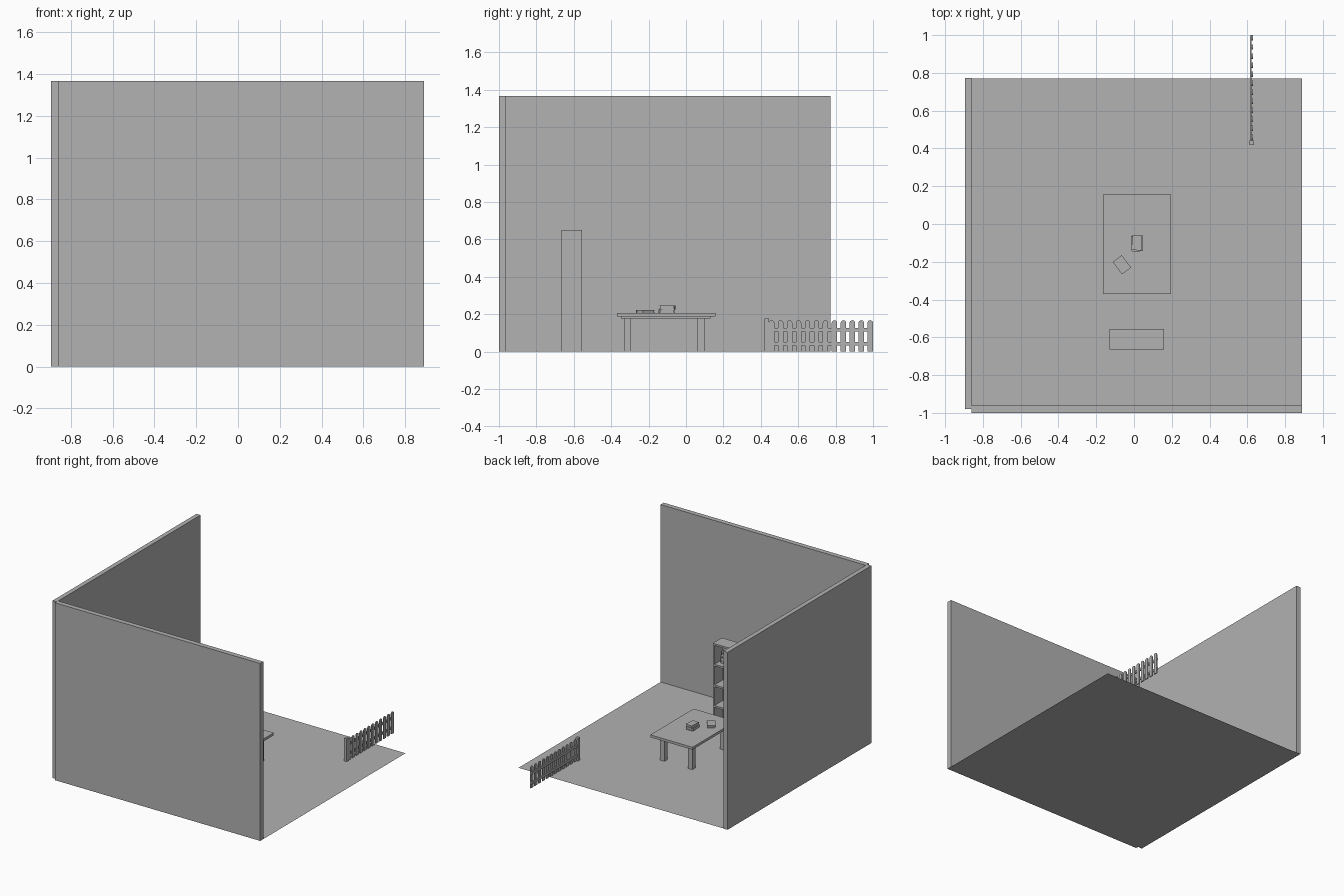
import bpy, bmesh, math
from mathutils import Matrix, Vector

if "Cube" in bpy.data.objects:
    bpy.data.objects.remove(bpy.data.objects["Cube"])

grey = bpy.data.materials.new("plain grey")
grey.diffuse_color = (0.445, 0.445, 0.445, 1)
grey.use_nodes = True
grey.node_tree.nodes["Principled BSDF"].inputs["Base Color"].default_value = grey.diffuse_color


def finish(name, bm):
    bmesh.ops.recalc_face_normals(bm, faces=bm.faces[:])
    me = bpy.data.meshes.new(name)
    bm.to_mesh(me)
    bm.free()
    me.materials.append(grey)
    ob = bpy.data.objects.new(name, me)
    bpy.context.scene.collection.objects.link(ob)
    return ob


def add_box(bm, x0, x1, y0, y1, z0, z1):
    size = Matrix.Diagonal((x1 - x0, y1 - y0, z1 - z0, 1))
    mid = Matrix.Translation(((x0 + x1) / 2, (y0 + y1) / 2, (z0 + z1) / 2))
    bmesh.ops.create_cube(bm, size=1, matrix=mid @ size)


def boxes(name, *dims):
    bm = bmesh.new()
    for d in dims:
        add_box(bm, *d)
    return finish(name, bm)


# Floor sheet
bm = bmesh.new()
bm.faces.new([bm.verts.new(p) for p in
              ((-0.86, -1, 0), (0.89, -1, 0), (0.89, 0.77, 0), (-0.86, 0.77, 0))])
finish("floor", bm)

# Two room walls
boxes("side_wall", (-0.895, -0.86, -0.98, 0.772, 0, 1.368))
boxes("front_wall", (-0.86, 0.89, -1, -0.962, 0, 1.368))

# Table: top, under-frame and four legs
boxes("table_top", (-0.165, 0.195, -0.37, 0.157, 0.187, 0.206))
boxes("table_frame", (-0.14, 0.17, -0.347, 0.132, 0.177, 0.187))
for x in (-0.123, 0.115):
    for y in (-0.33, 0.062):
        boxes("table_leg", (x, x + 0.038, y, y + 0.037, 0, 0.177))

# Bookcase, open towards +y
X0, X1, Y0, Y1, H, T = -0.13, 0.16, -0.665, -0.555, 0.65, 0.014
boxes("bookcase_frame",
      (X0, X0 + T, Y0, Y1, 0, H - T),
      (X1 - T, X1, Y0, Y1, 0, H - T),
      (X0, X1, Y0, Y1, H - T, H),
      (X0 + T, X1 - T, Y0, Y0 + 0.008, 0, H - T))
for i in range(4):
    z = i * (H - T) / 4
    boxes("shelf", (X0 + T, X1 - T, Y0 + 0.008, Y1, z, z + T))


# Books: two covers, a spine and an inset page block
def book(name, centre, w, d, z0, h, angle):
    c = h * 0.18
    ob = boxes(name,
               (-w / 2, w / 2, -d / 2, d / 2, 0, c),
               (-w / 2, w / 2, -d / 2, d / 2, h - c, h),
               (-w / 2, -w / 2 + c, -d / 2, d / 2, c, h - c),
               (-w / 2 + c, w / 2 - 0.004, -d / 2 + 0.004, d / 2 - 0.004, c, h - c))
    ob.location = (*centre, z0)
    ob.rotation_euler.z = math.radians(angle)
    return ob


book("loose_book", (-0.064, -0.216), 0.06, 0.082, 0.206, 0.018, 37)
book("lower_book", (0.016, -0.103), 0.06, 0.084, 0.206, 0.02, 3)
book("upper_book", (0.015, -0.099), 0.052, 0.08, 0.226, 0.021, -4)

# Small frame standing on the highest shelf
small = boxes("picture_frame",
              (-0.035, 0.035, -0.004, 0.004, 0, 0.01),
              (-0.035, 0.035, -0.004, 0.004, 0.08, 0.09),
              (-0.035, -0.025, -0.004, 0.004, 0.01, 0.08),
              (0.025, 0.035, -0.004, 0.004, 0.01, 0.08),
              (-0.025, 0.025, -0.003, 0.001, 0.01, 0.08))
small.location = (0.09, -0.6, 3 * (H - T) / 4 + T)
small.rotation_euler = (math.radians(12), 0, 0)

# Fence: end post, two rails and round-topped pickets
boxes("fence_post", (0.611, 0.634, 0.419, 0.443, 0, 0.177))
for z in (0.032, 0.107):
    boxes("fence_rail", (0.615, 0.623, 0.443, 0.998, z, z + 0.02))
R, TOP = 0.0145, 0.168
for i in range(12):
    y = 0.458 + i * (0.985 - 0.458) / 11
    outline = [(y - R, 0), (y + R, 0)]
    outline += [(y + R * math.cos(a), TOP - R + R * math.sin(a))
                for a in (math.pi * k / 8 for k in range(9))]
    bm = bmesh.new()
    f = bm.faces.new([bm.verts.new((0.623, p, q)) for p, q in outline])
    r = bmesh.ops.extrude_face_region(bm, geom=[f])
    bmesh.ops.translate(bm, vec=Vector((0.008, 0, 0)),
                        verts=[v for v in r["geom"] if isinstance(v, bmesh.types.BMVert)])
    finish("fence_picket", bm)
